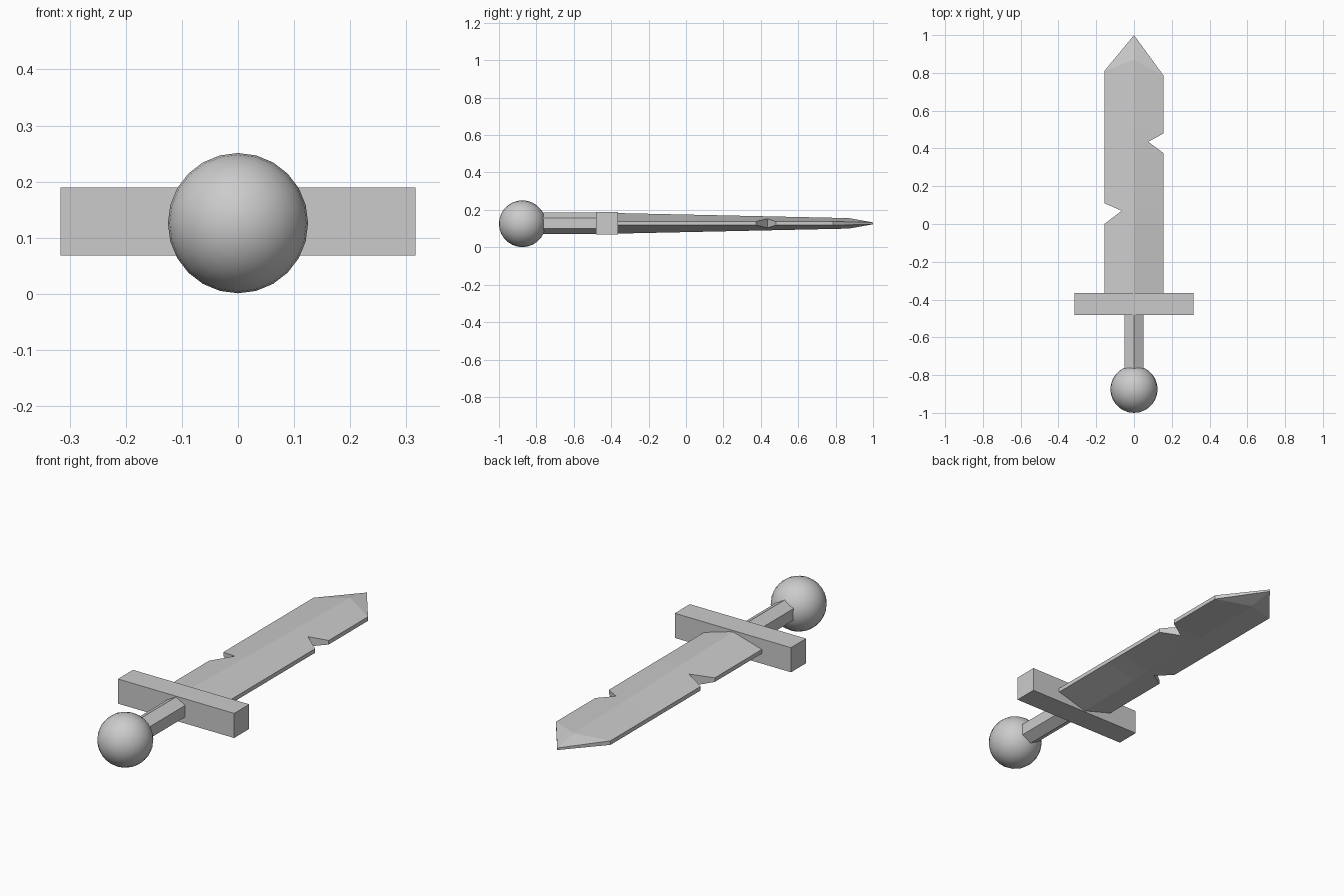
import bpy, bmesh
from math import pi

if "Cube" in bpy.data.objects:
    bpy.data.objects.remove(bpy.data.objects["Cube"])

ZC = 0.128  # height of the sword's axis


def finish(bm, name):
    bmesh.ops.recalc_face_normals(bm, faces=bm.faces)
    mesh = bpy.data.meshes.new(name)
    bm.to_mesh(mesh)
    bm.free()
    obj = bpy.data.objects.new(name, mesh)
    bpy.context.collection.objects.link(obj)
    return obj


def interp(points, y):
    for (x0, y0), (x1, y1) in zip(points, points[1:]):
        if y0 <= y <= y1:
            return x0 + (x1 - x0) * (y - y0) / (y1 - y0)
    return points[-1][0]


# Pommel: smooth ball, poles along the sword
bpy.ops.mesh.primitive_uv_sphere_add(segments=24, ring_count=14, radius=0.125,
                                     location=(0, -0.875, 0.126), rotation=(pi / 2, 0, 0))
pommel = bpy.context.object
pommel.name = "pommel"
bpy.ops.object.shade_smooth()

# Grip: hexagonal bar with a ridge on top
bpy.ops.mesh.primitive_cylinder_add(vertices=6, radius=0.057, depth=0.42,
                                    location=(0, -0.63, ZC + 0.001), rotation=(pi / 2, 0, 0))
bpy.context.object.name = "grip"

# Guard: plain crossbar
bpy.ops.mesh.primitive_cube_add(size=1, location=(0, -0.4225, ZC + 0.001))
guard = bpy.context.object
guard.name = "guard"
guard.scale = (0.632, 0.117, 0.121)

# Blade: ridged, notched on both edges; outlines are (half width, y)
W, EDGE = 0.157, 0.010
BASE, RIDGE_END = -0.42, 0.87
right = [(W, BASE), (W, 0.375), (0.075, 0.435), (W, 0.48), (W, 0.785)]
left = [(W, BASE), (W, 0.0), (0.065, 0.07), (W, 0.11), (W, 0.81)]


def ridge(y):
    return 0.056 + (0.028 - 0.056) * (y - BASE) / (RIDGE_END - BASE)


bm = bmesh.new()
for sx, outline in ((1, right), (-1, left)):
    ys = sorted({p[1] for p in right[:-1] + left[:-1]} | {outline[-1][1]})
    rows = []
    for y in ys:
        x = interp(outline, y)
        ry = RIDGE_END if y == ys[-1] else y
        h = EDGE + (ridge(y) - EDGE) * (1 - x / W)
        rows.append([bm.verts.new(c) for c in (
            (0, ry, ZC + ridge(ry)), (sx * x, y, ZC + h),
            (sx * x, y, ZC - h), (0, ry, ZC - ridge(ry)))])
    tip = [bm.verts.new((0, 1, ZC + s * 0.005)) for s in (1, -1)]
    for a, b in zip(rows, rows[1:]):
        for i in range(3):
            bm.faces.new((a[i], a[i + 1], b[i + 1], b[i]))
    end = rows[-1]
    bm.faces.new((end[0], end[1], tip[0]))
    bm.faces.new((end[1], end[2], tip[1], tip[0]))
    bm.faces.new((end[2], end[3], tip[1]))
    bm.faces.new(rows[0])
bmesh.ops.remove_doubles(bm, verts=bm.verts, dist=0.0001)
finish(bm, "blade")
